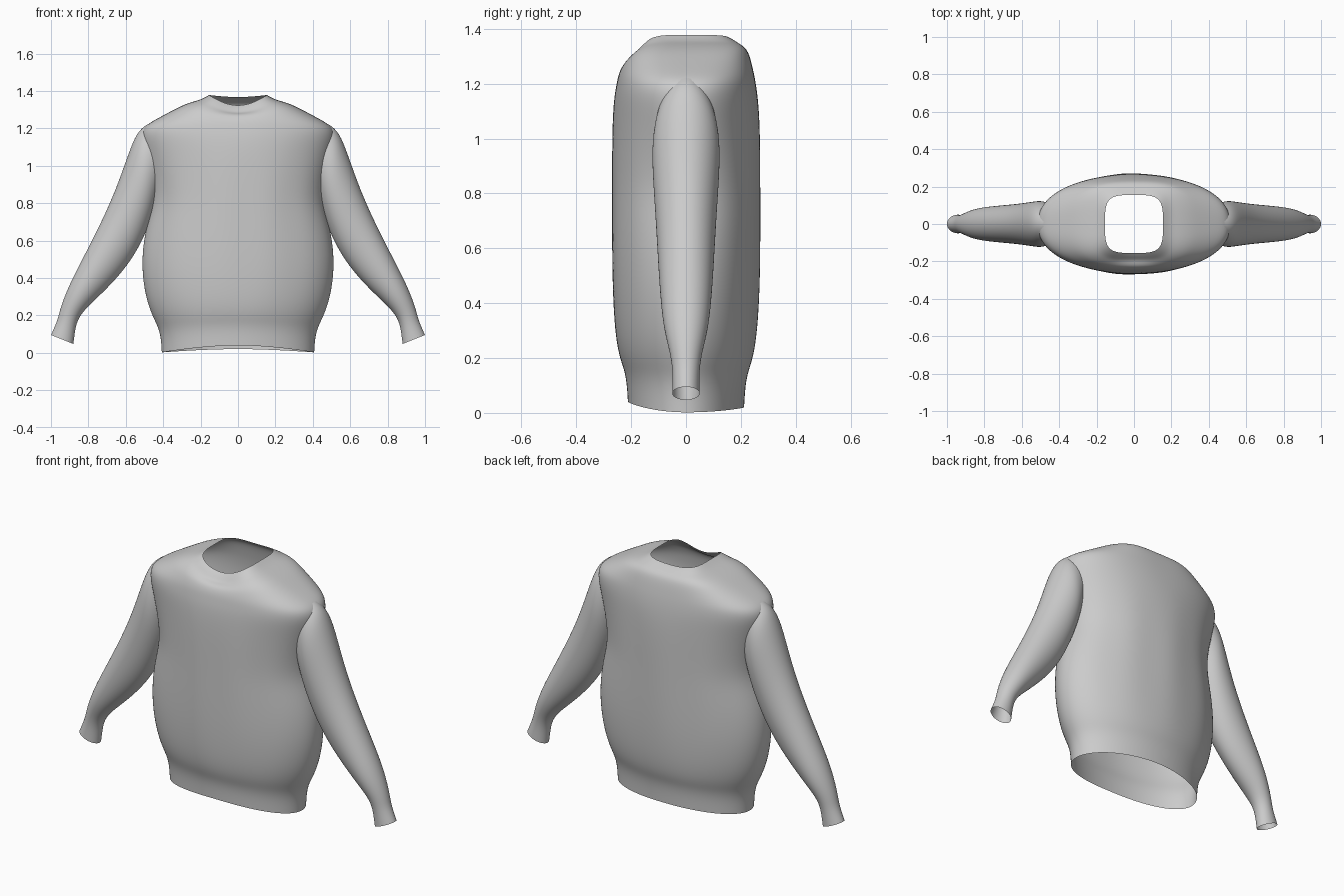
import bpy, bmesh, math
from mathutils import Vector

cube = bpy.data.objects.get("Cube")
if cube:
    bpy.data.objects.remove(cube, do_unlink=True)

# One plain fabric colour
fabric = bpy.data.materials.new("light grey fabric")
fabric.use_nodes = True
GREY = (0.6, 0.6, 0.6, 1)
fabric.diffuse_color = GREY
fabric.node_tree.nodes["Principled BSDF"].inputs["Base Color"].default_value = GREY


def loft(name, rings):
    """Skin closed rings of points into an open, smooth tube."""
    bm = bmesh.new()
    rows = [[bm.verts.new(p) for p in ring] for ring in rings]
    for low, high in zip(rows, rows[1:]):
        n = len(low)
        for j in range(n):
            k = (j + 1) % n
            bm.faces.new((low[j], low[k], high[k], high[j]))
    for face in bm.faces:
        face.smooth = True
    mesh = bpy.data.meshes.new(name)
    bm.to_mesh(mesh)
    bm.free()
    mesh.materials.append(fabric)
    obj = bpy.data.objects.new(name, mesh)
    bpy.context.collection.objects.link(obj)
    return obj


def smooth_surface(obj):
    mod = obj.modifiers.new("smooth cloth", "SUBSURF")
    mod.levels = mod.render_levels = 2


def signed_power(v, p):
    return math.copysign(abs(v) ** p, v)


def torso_ring(z, a, b, power, front_lift, back_lift, count=64):
    """Rounded cross-section whose front and back can rise or dip."""
    points = []
    fold = 0.004 * max(0, math.sin(math.pi * min(1, max(0, (z - 0.15) / 1.0))))
    for i in range(count):
        t = math.tau * i / count
        u = signed_power(math.cos(t), 2 / power)
        v = signed_power(math.sin(t), 2 / power)
        lift = (front_lift if v < 0 else back_lift) * (1 - abs(u) ** 1.7)
        ripple = 1 + fold * math.cos(11 * t + 0.6) * abs(v) * 2
        points.append((a * u, b * v * ripple, z + lift))
    return points


# Torso: height, half width, half depth, squareness, front lift, back lift
body = [
    (0.002, 0.408, 0.212, 2.0, 0.038, 0.018),
    (0.08, 0.412, 0.216, 2.0, 0.03, 0.015),
    (0.14, 0.428, 0.226, 2.0, 0.02, 0.01),
    (0.20, 0.46, 0.245, 2.0, 0.01, 0),
    (0.30, 0.495, 0.26, 2.0, 0, 0),
    (0.45, 0.516, 0.268, 2.0, 0, 0),
    (0.60, 0.506, 0.27, 2.0, 0, 0),
    (0.72, 0.477, 0.27, 2.05, 0, 0),
    (0.82, 0.455, 0.27, 2.1, 0, 0),
    (0.95, 0.472, 0.27, 2.1, 0, 0),
    (1.07, 0.503, 0.268, 2.1, 0, 0),
    (1.15, 0.52, 0.262, 2.2, 0, 0),
    (1.205, 0.51, 0.254, 2.3, -0.01, 0),
    (1.24, 0.455, 0.247, 2.5, -0.01, 0),
    (1.285, 0.37, 0.237, 2.8, -0.03, 0),
    (1.32, 0.305, 0.225, 3.2, -0.05, 0),
    (1.342, 0.245, 0.208, 3.6, -0.065, -0.005),
    (1.352, 0.205, 0.192, 3.8, -0.07, -0.005),
    (1.365, 0.177, 0.173, 4.0, -0.06, -0.005),
    (1.378, 0.155, 0.155, 4.0, -0.058, -0.011),
]
smooth_surface(loft("sweater_body", [torso_ring(*row) for row in body]))


def sleeve_ring(ox, oz, ix, iz, depth, count=32):
    """Oval between an outer and an inner point of the sleeve outline."""
    outer, inner = Vector((ox, 0, oz)), Vector((ix, 0, iz))
    centre, half = (outer + inner) / 2, (outer - inner) / 2
    return [centre + half * math.cos(t) - Vector((0, depth * math.sin(t), 0))
            for t in (math.tau * i / count for i in range(count))]


# Sleeves: outer x and z, inner x and z, half depth, from shoulder to cuff
arm = [
    (0.485, 1.222, 0.425, 0.84, 0.11),
    (0.54, 1.185, 0.45, 0.755, 0.126),
    (0.588, 1.06, 0.49, 0.645, 0.12),
    (0.65, 0.88, 0.553, 0.52, 0.11),
    (0.73, 0.70, 0.64, 0.405, 0.102),
    (0.822, 0.52, 0.74, 0.305, 0.093),
    (0.90, 0.37, 0.81, 0.24, 0.08),
    (0.947, 0.25, 0.85, 0.19, 0.058),
    (0.962, 0.185, 0.867, 0.143, 0.05),
    (0.98, 0.14, 0.874, 0.095, 0.049),
    (1.0, 0.095, 0.88, 0.047, 0.05),
]
sleeves = loft("sleeves", [sleeve_ring(*row) for row in arm])
mirror = sleeves.modifiers.new("other side", "MIRROR")
mirror.use_axis[0] = True
mirror.use_mirror_merge = False
smooth_surface(sleeves)
